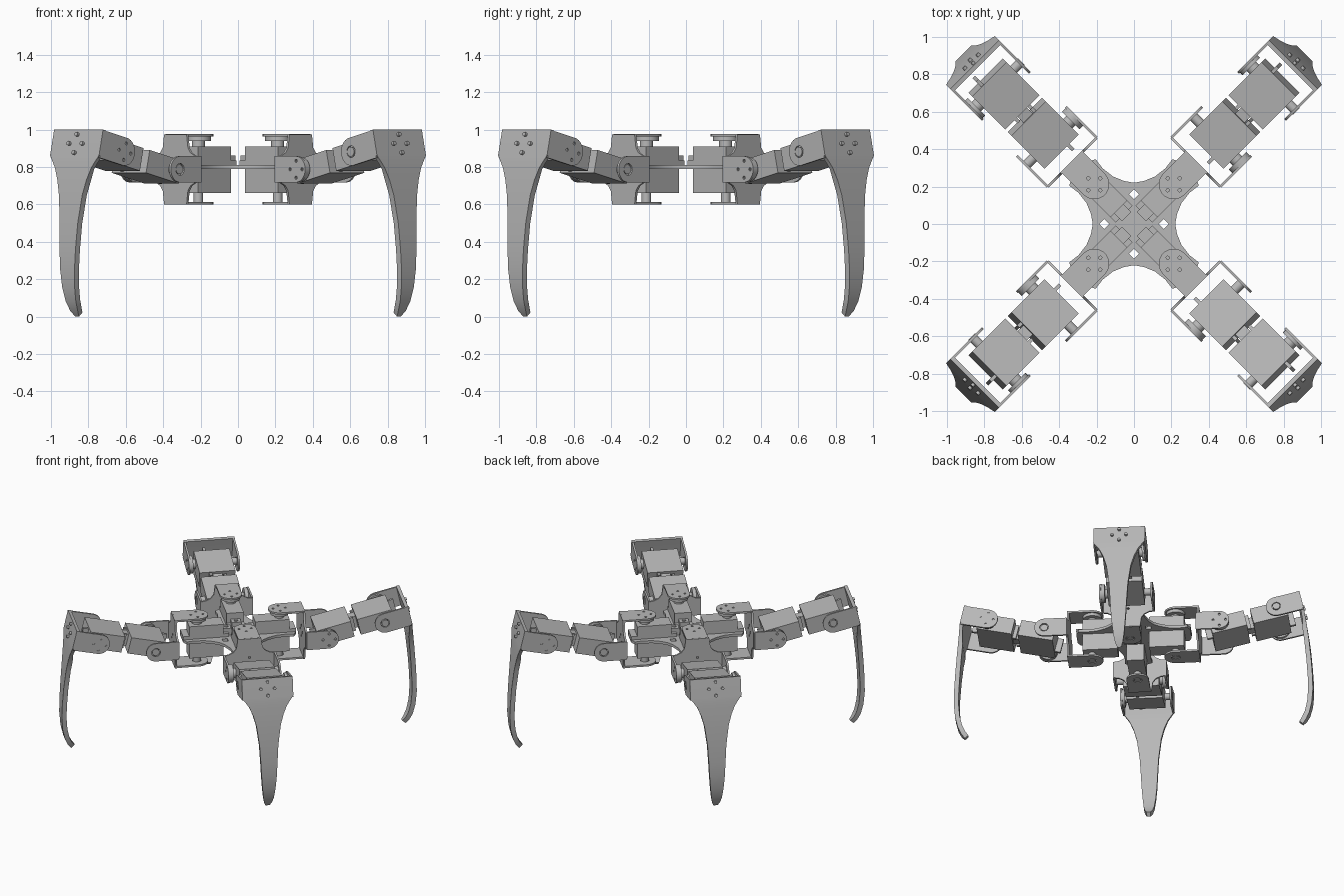
import bpy, bmesh, math
from mathutils import Matrix, Vector

cube = bpy.data.objects.get("Cube")
if cube:
    bpy.data.objects.remove(cube, do_unlink=True)

# Single grey material
grey = bpy.data.materials.new("mid_grey")
grey.use_nodes = True
grey.diffuse_color = (0.48, 0.48, 0.48, 1)
grey.node_tree.nodes["Principled BSDF"].inputs["Base Color"].default_value = (0.48, 0.48, 0.48, 1)

scene = bpy.context.scene
made = []
MID = 0.7875                       # height of the hip pitch axis
HIP, KNEE, YAW = 0.63, 0.42, 0.30  # joint positions along the arm
SPAN, T = 0.185, 0.014             # bracket half span and sheet thickness

I = Matrix.Identity(4)
PITCH = Matrix.Translation((HIP, 0, MID)) @ Matrix.Rotation(math.radians(-13), 4, 'Y')
SIDE = Matrix.Rotation(math.pi / 2, 4, 'X')                        # sheet facing sideways
FACE = Matrix(((0, 0, 1), (1, 0, 0), (0, 1, 0))).to_4x4()          # sheet facing outward


def at(x, y, z):
    return Matrix.Translation((x, y, z))


def box(x, y, z):
    """Box mesh from three (low, high) ranges."""
    bm = bmesh.new()
    bmesh.ops.create_cube(bm, size=1)
    for v in bm.verts:
        v.co = Vector([(a + b) / 2 + c * (b - a) for (a, b), c in zip((x, y, z), v.co)])
    return finish(bm)


def rod(radius, low, high, matrix=I):
    """Cylinder along local z between two heights."""
    bm = bmesh.new()
    bmesh.ops.create_cone(bm, cap_ends=True, segments=28, radius1=radius, radius2=radius,
                          depth=high - low, matrix=matrix @ at(0, 0, (low + high) / 2))
    return finish(bm)


def finish(bm):
    mesh = bpy.data.meshes.new("part")
    bmesh.ops.recalc_face_normals(bm, faces=bm.faces)
    bm.to_mesh(mesh)
    bm.free()
    return mesh


def circle(x, y, r, n=16):
    return [(x + r * math.cos(2 * math.pi * i / n), y + r * math.sin(2 * math.pi * i / n)) for i in range(n)]


def screw_ring(x, y, r):
    return [circle(x + px, y + py, 0.009, 8) for px, py in circle(0, 0, r, 4)]


def tongue(start, centre, r):
    """Strip outline from start, with a round end about centre."""
    s = math.copysign(1, centre - start)
    arc = [math.radians(a) for a in range(-90, 91, 12)]
    return [(start, -r)] + [(centre + s * r * math.cos(a), r * math.sin(a)) for a in arc] + [(start, r)]


def plate(outline, holes, thickness, matrix):
    """Flat sheet with holes, made from a filled 2D curve."""
    curve = bpy.data.curves.new("sheet", 'CURVE')
    curve.dimensions, curve.fill_mode, curve.extrude = '2D', 'BOTH', thickness / 2
    for loop in [outline] + holes:
        spline = curve.splines.new('POLY')
        spline.points.add(len(loop) - 1)
        for p, (x, y) in zip(spline.points, loop):
            p.co = (x, y, 0, 1)
        spline.use_cyclic_u = True
    helper = bpy.data.objects.new("sheet", curve)
    scene.collection.objects.link(helper)
    deps = bpy.context.evaluated_depsgraph_get()
    raw = bpy.data.meshes.new_from_object(helper.evaluated_get(deps))
    bpy.data.objects.remove(helper, do_unlink=True)
    bm = bmesh.new()
    bm.from_mesh(raw)
    bmesh.ops.remove_doubles(bm, verts=bm.verts, dist=0.0001)
    bm.transform(matrix)
    return finish(bm)


def add(name, mesh, matrix=I):
    mesh.name = name
    mesh.materials.clear()
    mesh.materials.append(grey)
    ob = bpy.data.objects.new(name, mesh)
    ob.matrix_world = matrix
    scene.collection.objects.link(ob)
    made.append(ob)
    return ob


def on_legs(name, mesh, frame=I):
    """Place a part on all four arms."""
    for k, corner in enumerate(("back_left", "back_right", "front_right", "front_left")):
        add(corner + "_" + name, mesh, Matrix.Rotation(math.radians(45 + 90 * k), 4, 'Z') @ frame)


# Chassis plate: four arms with scooped sides and square cut-outs
half = [(0.41, 0.06), (0.39, 0.1), (0.33, 0.092), (0.26, 0.1), (0.2, 0.125)]
arm = [(x, -y) for x, y in reversed(half)] + half + [(0.156, 0.156)]
outline, cutouts = [], []
for k in range(4):
    turn = Matrix.Rotation(math.radians(45 + 90 * k), 2)
    outline += [tuple(turn @ Vector(p)) for p in arm]
    cutouts.append(circle(*(turn @ Vector((0.113, 0.113))), 0.027, 4))
add("chassis_plate", plate(outline, cutouts, 0.02, at(0, 0, 0.8)))

# Yaw servo standing in each chassis arm
W = (-0.0625, 0.0625)
on_legs("yaw_servo", box((0.115, 0.365), W, (0.66, 0.91)))
on_legs("yaw_servo_flange", box((0.075, 0.41), W, (0.81, 0.835)))
on_legs("yaw_servo_clamp", box((0.055, 0.115), (-0.035, 0.035), (0.81, 0.862)))
on_legs("yaw_clamp_screw", rod(0.014, 0.862, 0.868, at(0.085, 0, 0)))
on_legs("yaw_shaft", rod(0.035, 0.9, 0.945, at(YAW, 0, 0)))
on_legs("yaw_horn", rod(0.068, 0.938, 0.962, at(YAW, 0, 0)))
on_legs("yaw_bearing", rod(0.026, 0.6, 0.67, at(YAW, 0, 0)))

# Hip bracket: cross-shaped web, upper and lower tongues, two side arms
web_x = 0.467
quarter = [(SPAN, 0), (SPAN, 0.065), (0.15, 0.07), (0.115, 0.088), (0.095, 0.115), (0.085, 0.187)]
top = quarter + [(-y, z) for y, z in reversed(quarter)]
web = top + [(y, -z) for y, z in reversed(top) if z > 0]
on_legs("hip_web", plate(web, screw_ring(0, 0, 0.04), T, at(web_x, 0, MID) @ FACE))
strip = tongue(web_x, YAW, 0.08)
on_legs("hip_upper_tongue", plate(strip, screw_ring(YAW, 0, 0.045), T, at(0, 0, MID + 0.181)))
on_legs("hip_lower_tongue", plate(strip, [circle(YAW, 0, 0.032)], T, at(0, 0, MID - 0.181)))
side_arm = tongue(web_x, HIP, 0.07)
on_legs("hip_horn_arm", plate(side_arm, screw_ring(HIP, 0, 0.045), T, at(0, -SPAN, MID) @ SIDE))
on_legs("hip_bearing_arm", plate(side_arm, [circle(HIP, 0, 0.032)], T, at(0, SPAN, MID) @ SIDE))

# Hip and knee servos, back to back in the pitched frame
for joint, pos, s in (("hip", 0, 1), ("knee", KNEE, -1)):
    def along(a, b):
        return sorted((pos + s * a, pos + s * b))

    def across(a, b):
        return sorted((s * a, s * b))

    axis = at(pos, 0, 0) @ Matrix.Rotation(s * math.pi / 2, 4, 'X')   # points to the horn side
    on_legs(joint + "_servo", box(along(-0.07, 0.186), across(-0.13, 0.13), W), PITCH)
    on_legs(joint + "_servo_flange", box(along(-0.112, 0.212), across(-0.06, -0.04), (-0.055, 0.055)), PITCH)
    on_legs(joint + "_shaft", rod(0.035, 0.12, 0.16, axis), PITCH)
    on_legs(joint + "_horn", rod(0.066, 0.152, 0.179, axis), PITCH)
    on_legs(joint + "_bearing", rod(0.026, -0.188, -0.12, axis), PITCH)
on_legs("thigh_link", box((0.18, 0.245), (-0.035, 0.035), (-0.045, 0.045)), PITCH)

# Foot bracket arms around the knee
foot_arm = tongue(0.6, KNEE, 0.075)
on_legs("knee_horn_arm", plate(foot_arm, screw_ring(KNEE, 0, 0.045), T, at(0, SPAN - T / 2, 0) @ SIDE), PITCH)
on_legs("knee_bearing_arm", plate(foot_arm, [circle(KNEE, 0, 0.032)], T, at(0, T / 2 - SPAN, 0) @ SIDE), PITCH)

# Foot: wide plate narrowing into a curved claw (reach, height, half width)
rows = [(1.205, 1.0, SPAN), (1.236, 0.862, SPAN), (1.241, 0.835, 0.165), (1.247, 0.795, 0.137),
        (1.256, 0.73, 0.11), (1.266, 0.65, 0.088), (1.28, 0.5, 0.068), (1.289, 0.36, 0.06),
        (1.291, 0.26, 0.055), (1.283, 0.16, 0.047), (1.264, 0.08, 0.038), (1.24, 0.03, 0.028),
        (1.216, 0.002, 0.014)]
bm = bmesh.new()
loops = []
for i, (x, z, w) in enumerate(rows):
    before, after = rows[max(i - 1, 0)], rows[min(i + 1, len(rows) - 1)]
    run = Vector((after[0] - before[0], after[1] - before[1])).normalized()
    depth = 0.024 if i < 4 else 0.034
    inner = Vector((x, z)) + Vector((run.y, -run.x)) * depth
    loops.append([bm.verts.new(c) for c in ((x, -w, z), (x, w, z), (inner.x, w, inner.y), (inner.x, -w, inner.y))])
for a, b in zip(loops, loops[1:]):
    for j in range(4):
        bm.faces.new((a[j], a[(j + 1) % 4], b[(j + 1) % 4], b[j]))
bm.faces.new(loops[0])
bm.faces.new(loops[-1])
lowest = min(v.co.z for v in bm.verts)
for v in loops[-1]:
    v.co.z -= lowest
on_legs("foot_claw", finish(bm))

# Screw heads on the foot plate
for n, (y, z) in enumerate(circle(0, 0, 0.05, 4)):
    on_legs("foot_screw_%d" % n, rod(0.011, 0.6, 0.623, at(0, y, z) @ FACE), PITCH)

# Smooth round parts, keep edges sharp
bpy.ops.object.select_all(action='DESELECT')
for ob in made:
    ob.select_set(True)
bpy.context.view_layer.objects.active = made[0]
bpy.ops.object.shade_smooth_by_angle(angle=math.radians(30))
